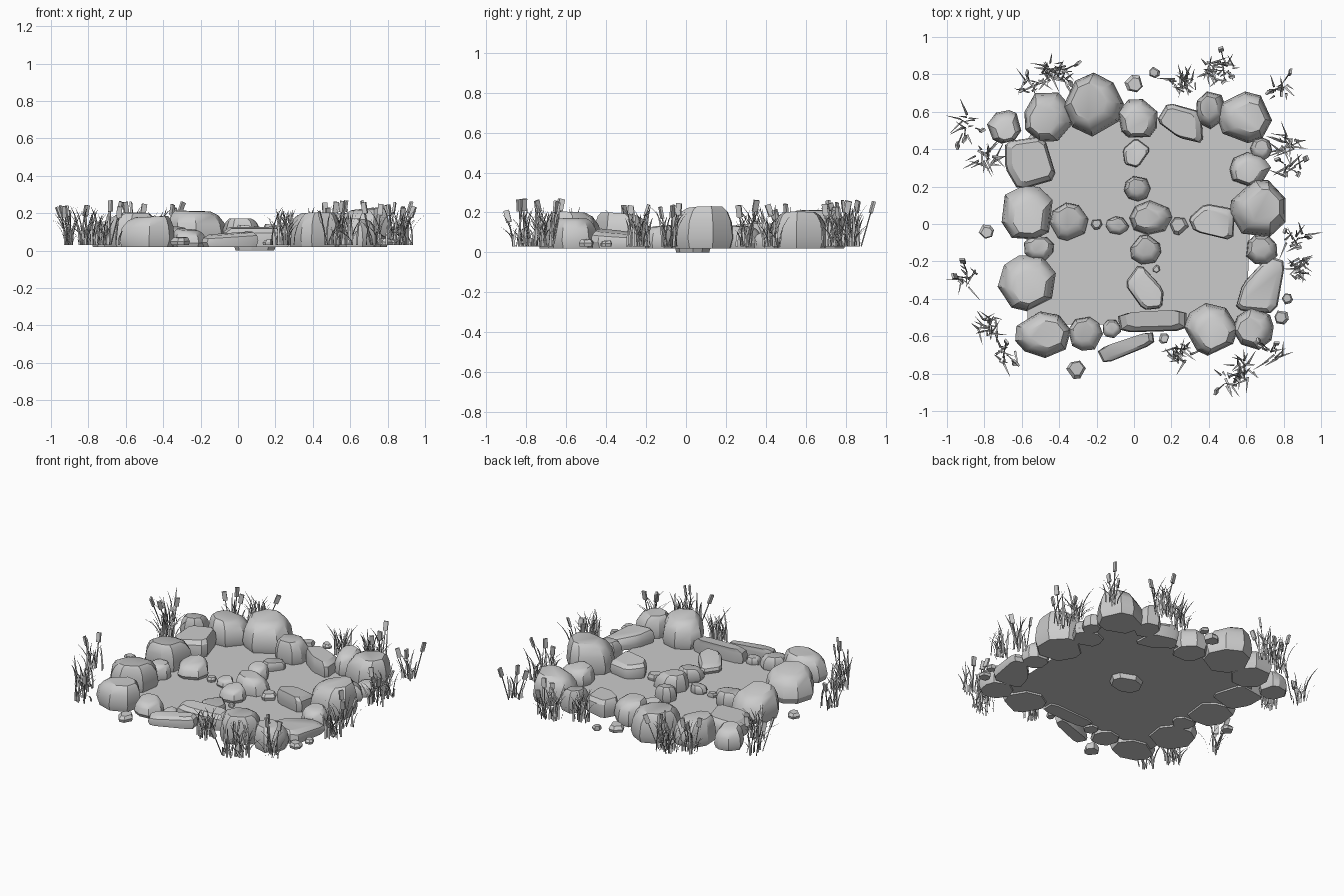
import bpy, bmesh, math, random
from mathutils import Vector, Matrix

random.seed(4)
if "Cube" in bpy.data.objects:
    bpy.data.objects.remove(bpy.data.objects["Cube"])

GROUND = 0.03


def make_material(name, value):
    material = bpy.data.materials.new(name)
    material.use_nodes = True
    colour = (value, value, value, 1)
    material.diffuse_color = colour
    shader = material.node_tree.nodes["Principled BSDF"]
    shader.inputs["Base Color"].default_value = colour
    return material


grey = make_material("plain grey", 0.6)


def finish(name, bm, smooth=False):
    """Turn a bmesh into a named grey object."""
    mesh = bpy.data.meshes.new(name)
    bm.to_mesh(mesh)
    bm.free()
    mesh.materials.append(grey)
    obj = bpy.data.objects.new(name, mesh)
    bpy.context.collection.objects.link(obj)
    if smooth:
        bpy.ops.object.select_all(action='DESELECT')
        obj.select_set(True)
        bpy.context.view_layer.objects.active = obj
        bpy.ops.object.shade_smooth_by_angle(angle=math.radians(30))
    return obj


def stone(name, outline, top, profile, tilt=0.0, bottom=0.02):
    """Stack scaled copies of an outline into a stone with a sloping top."""
    bm = bmesh.new()
    centre = sum(outline, Vector((0, 0))) / len(outline)
    radius = sum((p - centre).length for p in outline) / len(outline)
    heading = random.uniform(0, math.tau)
    uphill = Vector((math.cos(heading), math.sin(heading)))
    rings = []
    for level, scale in profile:
        # the upper rings drift towards the high side
        drift = uphill * radius * (1 - scale) * 0.45 * level
        ring = []
        for corner in outline:
            offset = (corner - centre) * scale + drift
            z = bottom + (top - bottom) * level + offset.dot(uphill) * tilt * level
            ring.append(bm.verts.new((*(centre + offset), z)))
        rings.append(ring)
    for low, high in zip(rings, rings[1:]):
        for i in range(len(low)):
            j = (i + 1) % len(low)
            bm.faces.new((low[i], low[j], high[j], high[i]))
    bm.faces.new(rings[-1])
    bm.faces.new(rings[0][::-1])
    bmesh.ops.recalc_face_normals(bm, faces=bm.faces)
    return finish(name, bm, smooth=True)


BOULDER = [(0, 0.9), (0.25, 1), (0.66, 0.92), (0.9, 0.76), (1, 0.58)]
SLAB = [(0, 0.93), (0.4, 1), (0.78, 0.95), (1, 0.78)]
PEBBLE = [(0, 0.9), (0.5, 1), (1, 0.72)]


def boulder(name, x, y, rx, ry, top, sides=8, profile=BOULDER, bottom=0.02):
    """Round stone; all measures but the last are in hundredths."""
    turn = random.uniform(0, math.tau)
    outline = []
    for i in range(sides):
        angle = turn + (i + random.uniform(-0.25, 0.25)) * math.tau / sides
        reach = random.uniform(0.98, 1.08) / 100
        outline.append(Vector((x / 100 + rx * reach * math.cos(angle),
                               y / 100 + ry * reach * math.sin(angle))))
    stone(name, outline, top / 100, profile, random.uniform(0, 0.14), bottom)


def slab(name, corners, top, bottom=0.02):
    """Angular flat stone from its corners, with each corner cut off."""
    points = [Vector(c) / 100 for c in corners]
    outline = []
    for i, point in enumerate(points):
        before, after = points[i - 1], points[(i + 1) % len(points)]
        outline += [point.lerp(before, 0.14), point.lerp(after, 0.14)]
    stone(name, outline, top / 100, SLAB, 0.12, bottom)


# Water sheet inside the ring of stones
bm = bmesh.new()
edge = [(-.57, -.54), (.6, -.53), (.64, .5), (.45, .58), (-.5, .55), (-.58, .44)]
bm.faces.new([bm.verts.new((x, y, GROUND)) for x, y in edge])
finish("water_surface", bm)

# Rounded boulders: x, y, half width, half depth, top
boulders = {
    "back_boulder": [(-69, 52, 9, 9, 15), (-46, 57, 13, 14, 18),
                     (-22, 64, 16, 16, 21), (2, 56, 11, 11, 17),
                     (41, 61, 8, 10, 16), (59, 57, 15, 14, 20)],
    "right_boulder": [(68, 40, 6, 6, 10), (62, 29, 11, 9, 13),
                      (67, 8, 15, 15, 22), (68, -14, 9, 8, 13),
                      (64, -56, 11, 11, 17), (41, -56, 14, 14, 20)],
    "front_boulder": [(-12, -56, 5, 5, 7), (-26, -59, 9, 9, 11),
                      (-49, -59, 15, 12, 18)],
    "left_boulder": [(-57, -31, 15, 15, 19), (-51, -13, 8, 7, 12),
                     (-57, 6, 14, 15, 19)],
}
for name, stones in boulders.items():
    for measures in stones:
        boulder(name, *measures)

# Stepping stones that stand on the water sheet
steps = [(2, 19, 7, 7, 12), (-35, 1, 10, 10, 12), (-9, -1, 6, 5, 8),
         (6, -14, 8, 8, 11)]
for measures in steps:
    boulder("stepping_stone", *measures, bottom=GROUND)
boulder("centre_stone", 9, 3, 11, 9, 13, bottom=0)

# Flat angular slabs
slab("back_slab", [(12, 55), (18, 65), (36, 60), (37, 43), (24, 46)], 13)
slab("right_slab", [(72, -17), (81, -20), (76, -48), (54, -46), (58, -32)], 10)
slab("front_slab", [(-9, -48), (28, -46), (28, -57), (-7, -58)], 12)
slab("outer_slab", [(-20, -67), (10, -57), (11, -64), (-16, -75)], 9)
slab("left_slab", [(-69, 44), (-48, 47), (-41, 24), (-62, 18), (-69, 30)], 13)
slab("pool_slab", [(-6, 40), (1, 46), (9, 40), (2, 30), (-5, 32)], 8, GROUND)
slab("pool_slab", [(-5, -32), (3, -21), (16, -35), (15, -45), (5, -46)], 9, GROUND)
slab("pool_slab", [(29, 3), (38, 11), (54, 8), (53, -9), (32, -4)], 12, GROUND)

# Small pebbles: x, y, half size
pebbles = [(0, 75, 5), (11, 81, 3), (-20, 0, 3), (24, -1, 5), (12, -24, 2),
           (16, -61, 3), (-79, -4, 4), (82, -40, 3), (79, -50, 4), (-31, -78, 5)]
for x, y, size in pebbles:
    boulder("pebble", x, y, size, size, 4 + size * 0.6, 6, PEBBLE, GROUND)


def blade(bm, base, direction, reach, height, width):
    """Pointed strip that rises and bends outward."""
    side = Vector((-direction.y, direction.x, 0))
    steps = 4
    previous = None
    for i in range(steps + 1):
        t = i / steps
        centre = base + direction * reach * t ** 2
        centre.z += height * (t - 0.2 * t * t) / 0.8
        half = side * width * (1 - 0.9 * t ** 3) / 2
        pair = [bm.verts.new(centre - half), bm.verts.new(centre + half)]
        if previous:
            bm.faces.new((previous[0], previous[1], pair[1], pair[0]))
        previous = pair


def around():
    angle = random.uniform(0, math.tau)
    return Vector((math.cos(angle), math.sin(angle), 0))


def grass_tuft(x, y, count):
    bm = bmesh.new()
    for _ in range(count):
        direction = around()
        base = Vector((x, y, GROUND)) + around() * random.uniform(0.01, 0.06)
        blade(bm, base, direction, random.uniform(0.03, 0.1),
              random.uniform(0.07, 0.21), random.uniform(0.008, 0.014))
    finish("grass_tuft", bm)


def reed_cluster(x, y, count):
    """Leaning stems that carry flat rectangular seed heads."""
    bm = bmesh.new()
    for _ in range(count):
        direction = around()
        base = Vector((x, y, GROUND)) + direction * random.uniform(0.01, 0.06)
        lean = (direction * random.uniform(0.1, 0.4) + Vector((0, 0, 1))).normalized()
        length = random.uniform(0.13, 0.19)
        turn = lean.to_track_quat('Z', 'Y').to_matrix().to_4x4()
        turn = turn @ Matrix.Rotation(random.uniform(0, math.pi), 4, 'Z')
        parts = ((0, length, 0.005, 0.005), (length, 0.06, 0.028, 0.012))
        for start, size, wide, thick in parts:
            place = Matrix.Translation(base + lean * (start + size / 2))
            scale = Matrix.Diagonal((wide, thick, size, 1))
            bmesh.ops.create_cube(bm, size=1, matrix=place @ turn @ scale)
    finish("reed_cluster", bm)


# Planting around the outside, in hundredths
tufts = [(-45, 80), (-79, 36), (-78, -54), (24, -70), (59, -78), (43, 83),
         (27, 75), (82, 42), (89, -24)]
reeds = [(-55, 73), (-90, 53), (-88, -29), (-69, -69), (74, -69), (78, 73),
         (49, 82), (84, 30), (86, -8), (-40, 81), (52, -82)]
for x, y in tufts:
    grass_tuft(x / 100, y / 100, 26)
for x, y in reeds:
    reed_cluster(x / 100, y / 100, 3)
    grass_tuft(x / 100, y / 100, 12)
